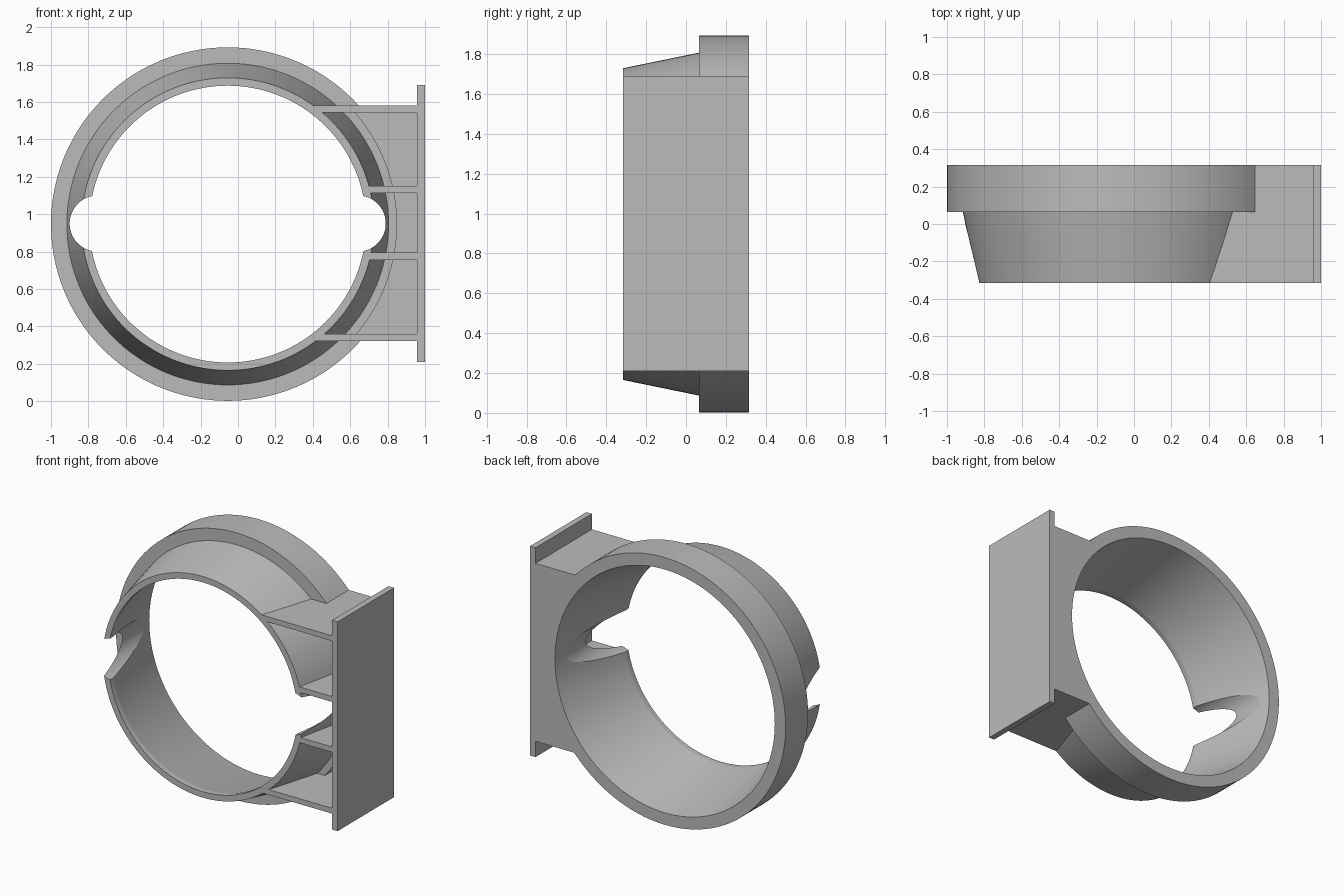
import bpy, bmesh, math
from mathutils import Vector

cube = bpy.data.objects.get("Cube")
if cube:
    bpy.data.objects.remove(cube, do_unlink=True)

CX, CZ = -0.055, 0.947      # ring axis
FRONT, BACK, STEP = -0.315, 0.315, 0.065

grey = bpy.data.materials.new("light_grey")
grey.use_nodes = True
grey.diffuse_color = (0.5, 0.5, 0.5, 1)
grey.node_tree.nodes["Principled BSDF"].inputs["Base Color"].default_value = (0.5, 0.5, 0.5, 1)


def finish(name, bm):
    bmesh.ops.recalc_face_normals(bm, faces=bm.faces)
    mesh = bpy.data.meshes.new(name)
    bm.to_mesh(mesh)
    bm.free()
    mesh.materials.append(grey)
    ob = bpy.data.objects.new(name, mesh)
    bpy.context.collection.objects.link(ob)
    return ob


def lathe(name, profile, x=CX, z=CZ, n=144):
    """Solid of revolution about a y axis, from (radius, y) points."""
    bm = bmesh.new()
    rings = []
    for r, y in profile:
        angles = [2 * math.pi * i / n for i in range(n)]
        rings.append([bm.verts.new((x + r * math.cos(a), y, z + r * math.sin(a))) for a in angles])
    for a, b in zip(rings, rings[1:]):
        for i in range(n):
            j = (i + 1) % n
            bm.faces.new((a[i], a[j], b[j], b[i]))
    bm.faces.new(rings[0])
    bm.faces.new(rings[-1])
    return finish(name, bm)


def box(name, lo, hi):
    bm = bmesh.new()
    bmesh.ops.create_cube(bm, size=1)
    for v in bm.verts:
        v.co = Vector([(a + b) / 2 + c * (b - a) for a, b, c in zip(lo, hi, v.co)])
    return finish(name, bm)


def combine(target, tool, operation):
    mod = target.modifiers.new(operation.lower(), 'BOOLEAN')
    mod.operation, mod.solver, mod.object = operation, 'EXACT', tool
    bpy.context.view_layer.objects.active = target
    bpy.ops.object.modifier_apply(modifier=mod.name)
    bpy.data.objects.remove(tool, do_unlink=True)


# Outer flange, trimmed back where the bracket compartments sit
body = lathe("ring_with_bracket", [(0.945, STEP), (0.945, BACK)])
combine(body, box("pocket", (0.3, -0.5, 0.34), (1.2, 0.5, 1.56)), 'DIFFERENCE')

# Tapered sleeve with its rear collar
combine(body, lathe("sleeve", [(0.782, FRONT), (0.86, STEP), (0.905, STEP), (0.905, BACK)]), 'UNION')

# Back wall, mounting plate and shelves of the bracket
combine(body, box("back_wall", (0.5, 0.275, 0.322), (0.97, BACK, 1.58)), 'UNION')
combine(body, box("mounting_plate", (0.957, FRONT, 0.21), (1.0, BACK, 1.69)), 'UNION')
for start, low, high in ((0.38, 1.543, 1.58), (0.67, 1.112, 1.15),
                         (0.67, 0.756, 0.794), (0.38, 0.322, 0.36)):
    combine(body, box("shelf", (start, FRONT, low), (0.97, BACK, high)), 'UNION')

# Tapered bore with a short straight lip at the front
combine(body, lathe("bore", [(0.74, -0.5), (0.74, -0.28), (0.86, BACK), (0.862, 0.33)]), 'DIFFERENCE')

# Rounded notches on both sides
for side in (-1, 1):
    notch = lathe("notch", [(0.15, -0.5), (0.15, 0.4)], CX + side * 0.695, CZ + 0.003, 72)
    combine(body, notch, 'DIFFERENCE')

bpy.ops.object.select_all(action='DESELECT')
body.select_set(True)
bpy.context.view_layer.objects.active = body
bpy.ops.object.shade_smooth_by_angle(angle=math.radians(10))
